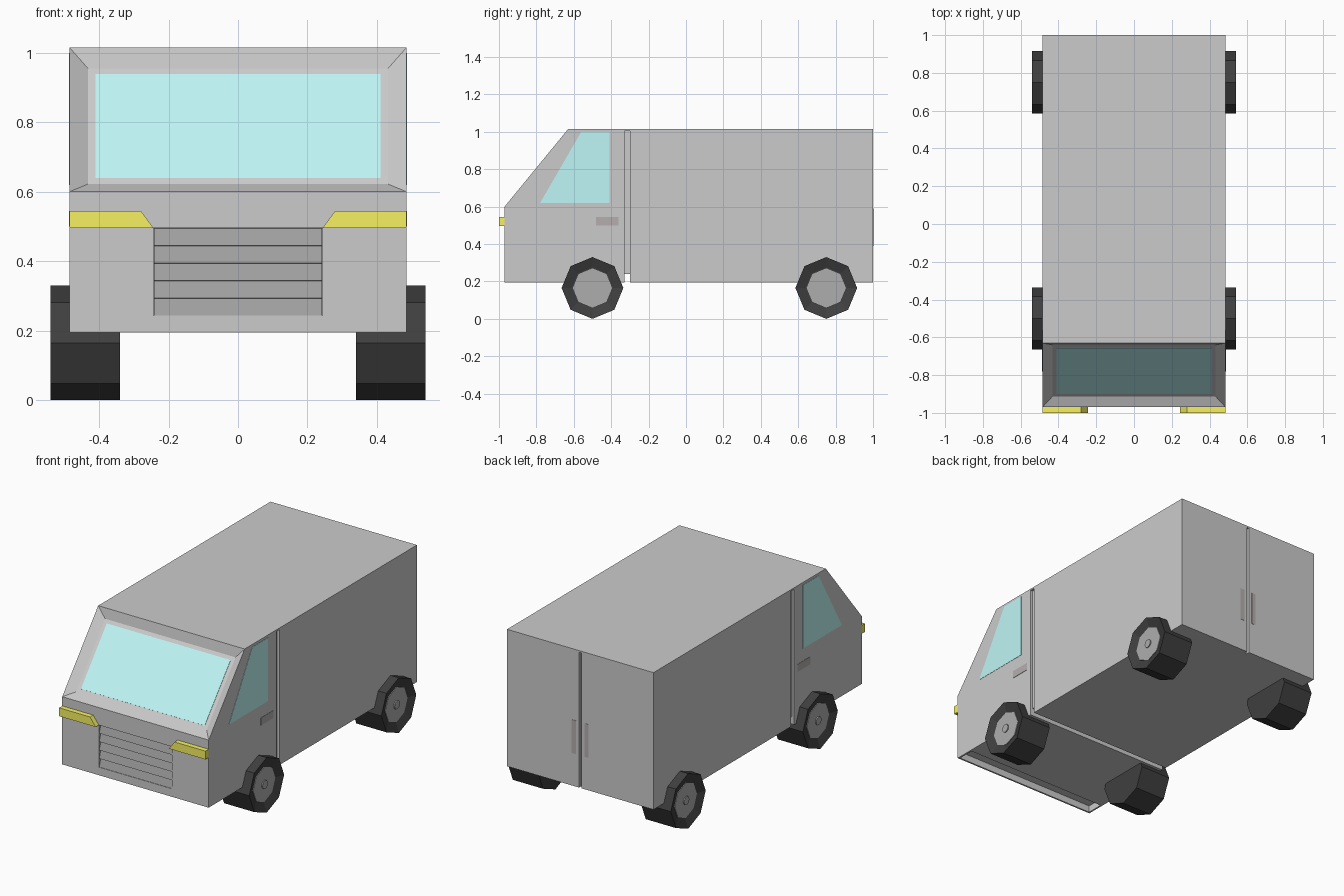
import bpy, bmesh, math
from mathutils import Matrix, Vector

if "Cube" in bpy.data.objects:
    bpy.data.objects.remove(bpy.data.objects["Cube"])


def material(name, r, g, b):
    m = bpy.data.materials.new(name)
    m.diffuse_color = (r, g, b, 1)
    m.use_nodes = True
    m.node_tree.nodes["Principled BSDF"].inputs["Base Color"].default_value = m.diffuse_color
    return m


GLASS = material("glass", 0.52, 0.92, 0.92)
YELLOW = material("lamp_yellow", 0.92, 0.88, 0.12)
DARK = material("grille_dark", 0.35, 0.35, 0.35)
TRIM = material("handle_trim", 0.46, 0.42, 0.42)
RUBBER = material("rubber", 0.05, 0.05, 0.05)
RIM = material("rim_grey", 0.42, 0.42, 0.42)


def finish(name, bm, mat=None):
    bmesh.ops.recalc_face_normals(bm, faces=bm.faces)
    mesh = bpy.data.meshes.new(name)
    bm.to_mesh(mesh)
    bm.free()
    ob = bpy.data.objects.new(name, mesh)
    bpy.context.collection.objects.link(ob)
    if mat:
        mesh.materials.append(mat)
    return ob


def prism_bm(profile, a, b, axis="x"):
    """Extrude a (y, z) profile along x, or an (x, z) profile along y."""
    bm = bmesh.new()
    place = (lambda p, t: (t, *p)) if axis == "x" else (lambda p, t: (p[0], t, p[1]))
    face = bm.faces.new([bm.verts.new(place(p, a)) for p in profile])
    ext = bmesh.ops.extrude_face_region(bm, geom=[face])
    move = Vector((b - a, 0, 0) if axis == "x" else (0, b - a, 0))
    verts = [v for v in ext["geom"] if isinstance(v, bmesh.types.BMVert)]
    bmesh.ops.translate(bm, vec=move, verts=verts)
    bmesh.ops.recalc_face_normals(bm, faces=bm.faces)
    return bm


def prism(name, profile, a, b, mat=None, axis="x"):
    return finish(name, prism_bm(profile, a, b, axis), mat)


def box(name, x, y, z, mat=None):
    return prism(name, [(y[0], z[0]), (y[1], z[0]), (y[1], z[1]), (y[0], z[1])], *x, mat)


def cut(target, cutter):
    cutter.hide_render = True
    mod = target.modifiers.new("cut", "BOOLEAN")
    mod.operation = "DIFFERENCE"
    mod.solver = "EXACT"
    mod.object = cutter
    bpy.context.view_layer.objects.active = target
    bpy.ops.object.modifier_apply(modifier=mod.name)
    bpy.data.objects.remove(cutter)


# Body shell with an inset windscreen frame
W = 0.485
bm = prism_bm([(-0.97, 0.195), (1, 0.195), (1, 1.015), (-0.63, 1.015), (-0.97, 0.6)], -W, W)
slope = [f for f in bm.faces if f.normal.y < -0.5 and f.normal.z > 0.5]
bmesh.ops.inset_individual(bm, faces=slope, thickness=0.075, depth=-0.03)
body = finish("van_body", bm)

# Grooves behind the cab, rear door seam, grille opening, gap under the nose
for s in (-1, 1):
    cut(body, box("seam_cutter", (s * 0.47, s * 0.55), (-0.33, -0.30), (0.15, 1.005)))
cut(body, box("floor_cutter", (-0.472, 0.472), (-0.33, -0.30), (0.1, 0.24)))
cut(body, box("rear_cutter", (-0.008, 0.008), (0.98, 1.1), (0.1, 1.005)))
cut(body, box("grille_cutter", (-0.243, 0.243), (-1.1, -0.93), (0.243, 0.495)))
cut(body, box("nose_cutter", (-0.475, 0.475), (-0.96, -0.86), (0.1, 0.235)))

# Windscreen, lying in its frame
prism("windscreen", [(-0.901, 0.640), (-0.656, 0.939), (-0.646, 0.931), (-0.891, 0.632)],
      -0.41, 0.41, GLASS)

# Louvred grille
N, z0, step = 5, 0.243, 0.0504
louvre = [(-0.925, z0)]
for i in range(N):
    louvre += [(-0.967, z0 + i * step), (-0.95, z0 + (i + 1) * step - 0.001)]
louvre.append((-0.925, z0 + N * step))
prism("grille", louvre, -0.242, 0.242, DARK)

for s, side in ((-1, "left"), (1, "right")):
    # Side glass and cab door handle, flush with the body
    prism(side + "_window", [(-0.78, 0.62), (-0.41, 0.62), (-0.41, 1.0), (-0.56, 1.0)],
          s * 0.478, s * (W + 0.0015), GLASS)
    box(side + "_door_handle", (s * 0.478, s * (W + 0.002)), (-0.48, -0.36), (0.50, 0.545), TRIM)
    # Headlight
    prism(side + "_headlight", [(s * 0.243, 0.495), (s * W, 0.495), (s * W, 0.545), (s * 0.28, 0.545)],
          -1.0, -0.965, YELLOW, "y")
    # Rear door handle
    box(side + "_rear_handle", sorted((s * 0.028, s * 0.056)), (0.99, 1.0015), (0.39, 0.59), TRIM)


def disc_bm(radius, sides, x0, x1):
    bm = bmesh.new()
    bmesh.ops.create_cone(bm, cap_ends=True, segments=sides, radius1=radius, radius2=radius,
                          depth=abs(x1 - x0),
                          matrix=Matrix.Translation(((x0 + x1) / 2, 0, 0))
                          @ Matrix.Rotation(math.pi / 2, 4, "Y"))
    return bm


# Eight-sided wheels: tyre with sunken outer face, rim and hub
for s, side in ((-1, "left"), (1, "right")):
    for y, end in ((-0.5, "front"), (0.75, "rear")):
        name = f"{end}_{side}"
        tyre = disc_bm(0.165, 8, s * 0.34, s * 0.54)
        tyre.normal_update()
        outer = [f for f in tyre.faces if f.normal.x * s > 0.9]
        bmesh.ops.inset_individual(tyre, faces=outer, thickness=0.055, depth=-0.02)
        for ob in (finish(name + "_tyre", tyre, RUBBER),
                   finish(name + "_rim", disc_bm(0.105, 8, s * 0.51, s * 0.524), RIM),
                   finish(name + "_hub", disc_bm(0.025, 12, s * 0.515, s * 0.53), RIM)):
            ob.location = (0, y, 0.165)
